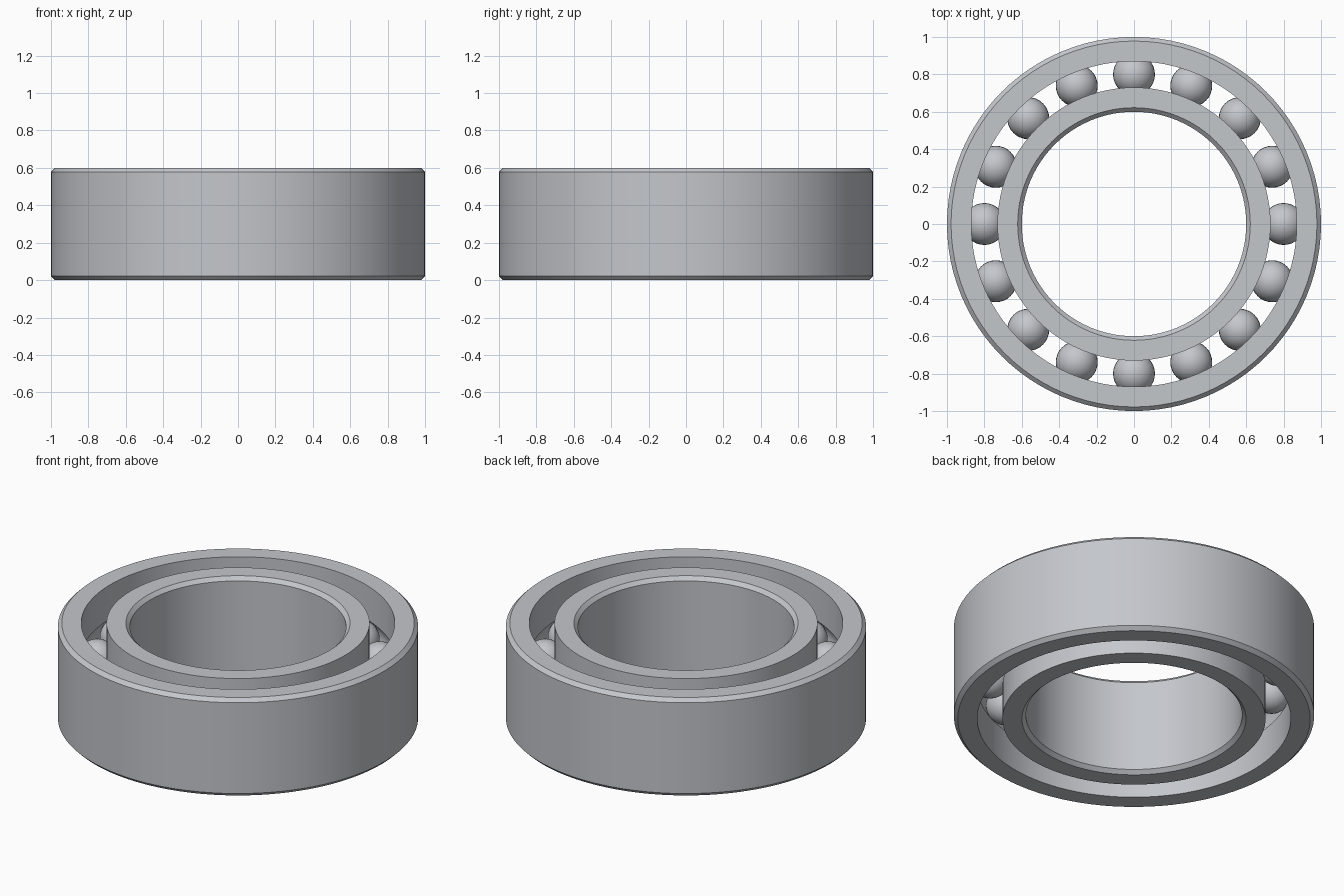
import bpy
import bmesh
from math import radians, sin, cos, pi, sqrt, atan2

cube = bpy.data.objects.get("Cube")
if cube:
    bpy.data.objects.remove(cube, do_unlink=True)

HEIGHT = 0.6
MID = HEIGHT / 2
PITCH = 0.8          # radius of the ball circle
BALL_R = 0.112
GROOVE_R = 0.114
BALLS = 16
CHAMFER = 0.022

steel = bpy.data.materials.new("brushed steel")
steel.use_nodes = True
steel.diffuse_color = (0.55, 0.57, 0.60, 1)
steel.node_tree.nodes["Principled BSDF"].inputs["Base Color"].default_value = (0.55, 0.57, 0.60, 1)


def finish(name, bm):
    bmesh.ops.recalc_face_normals(bm, faces=bm.faces)
    mesh = bpy.data.meshes.new(name)
    bm.to_mesh(mesh)
    bm.free()
    mesh.materials.append(steel)
    obj = bpy.data.objects.new(name, mesh)
    bpy.context.collection.objects.link(obj)
    bpy.ops.object.select_all(action='DESELECT')
    obj.select_set(True)
    bpy.context.view_layer.objects.active = obj
    bpy.ops.object.shade_smooth_by_angle(angle=radians(30))
    return obj


def race(name, plain_r, track_r):
    """Turned ring: chamfered plain wall at plain_r, ball groove cut in the wall at track_r."""
    inward = 1 if track_r > plain_r else -1
    chamfer_r = plain_r + inward * CHAMFER
    side = -inward                       # groove bulges from the ball circle into the ring
    reach = abs(track_r - PITCH)
    half = atan2(sqrt(GROOVE_R ** 2 - reach ** 2), reach)
    profile = [(track_r, 0), (chamfer_r, 0), (plain_r, CHAMFER),
               (plain_r, HEIGHT - CHAMFER), (chamfer_r, HEIGHT), (track_r, HEIGHT)]
    steps = 12
    for i in range(steps + 1):
        a = half - 2 * half * i / steps
        profile.append((PITCH + side * GROOVE_R * cos(a), MID + GROOVE_R * sin(a)))

    bm = bmesh.new()
    verts = [bm.verts.new((r, 0, z)) for r, z in profile]
    edges = [bm.edges.new((v, verts[i - 1])) for i, v in enumerate(verts)]
    bmesh.ops.spin(bm, geom=verts + edges, cent=(0, 0, 0), axis=(0, 0, 1),
                   angle=2 * pi, steps=96, use_merge=True)
    bmesh.ops.remove_doubles(bm, verts=bm.verts, dist=0.0001)
    return finish(name, bm)


# Inner and outer rings
race("outer_ring", 1.0, 0.87)
race("inner_ring", 0.6, 0.73)

# Rolling balls, sharing one mesh
bm = bmesh.new()
bmesh.ops.create_uvsphere(bm, u_segments=32, v_segments=16, radius=BALL_R)
first = finish("ball_1", bm)
for i in range(BALLS):
    ball = first
    if i:
        ball = first.copy()
        ball.name = f"ball_{i + 1}"
        bpy.context.collection.objects.link(ball)
    a = 2 * pi * i / BALLS
    ball.location = (PITCH * cos(a), PITCH * sin(a), MID)
